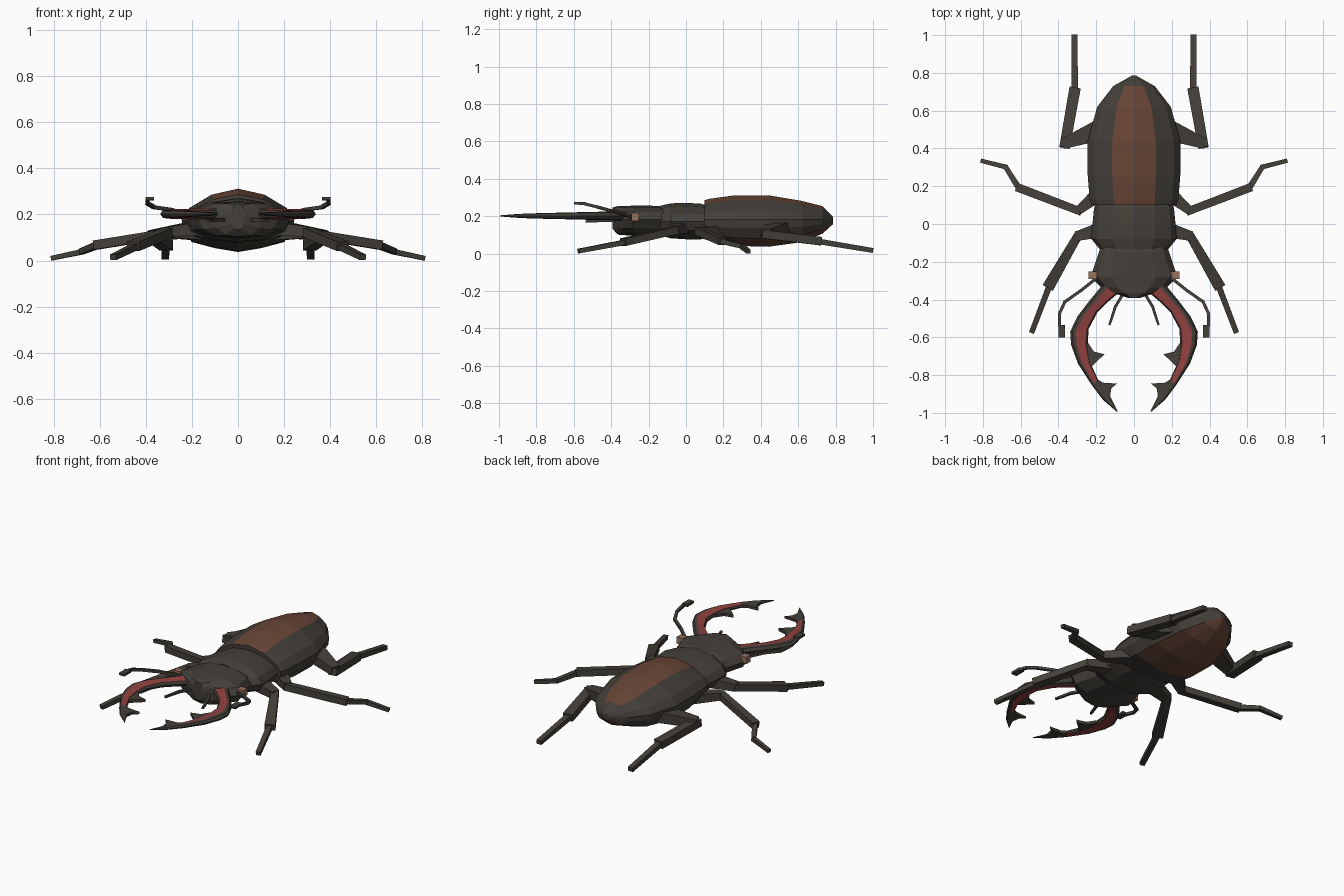
import bpy, bmesh
from mathutils import Vector

if "Cube" in bpy.data.objects:
    bpy.data.objects.remove(bpy.data.objects["Cube"])


def material(name, rgb):
    m = bpy.data.materials.new(name)
    m.diffuse_color = (*rgb, 1)
    m.use_nodes = True
    m.node_tree.nodes["Principled BSDF"].inputs["Base Color"].default_value = m.diffuse_color
    return m


DARK = material("dark_shell", (0.058, 0.050, 0.041))
BROWN = material("chestnut_brown", (0.140, 0.061, 0.038))
RED = material("jaw_red", (0.290, 0.054, 0.049))
TAN = material("eye_tan", (0.31, 0.165, 0.10))


def finish(name, bm, mats, mirror=False):
    bmesh.ops.recalc_face_normals(bm, faces=bm.faces)
    me = bpy.data.meshes.new(name)
    bm.to_mesh(me)
    bm.free()
    for m in mats:
        me.materials.append(m)
    ob = bpy.data.objects.new(name, me)
    bpy.context.collection.objects.link(ob)
    if mirror:
        mod = ob.modifiers.new("mirror", "MIRROR")
        mod.use_mirror_merge = False
    return ob


def loft(bm, rings, rule=None):
    """Skin between rings of points; rule(ring, side) gives the material index."""
    vs = [[bm.verts.new(p) for p in r] for r in rings]
    n = len(vs[0])
    for i in range(len(vs) - 1):
        for j in range(n):
            k = (j + 1) % n
            f = bm.faces.new((vs[i][j], vs[i][k], vs[i + 1][k], vs[i + 1][j]))
            f.material_index = rule(i, j) if rule else 0
    bm.faces.new(vs[0])
    bm.faces.new(vs[-1])


def body_rings(stations, section):
    """Stations are (y, half width, top, side, bottom); section is the right half."""
    full = section + [(-x, z) for x, z in section[-2:0:-1]]
    return [[(x * w, y, s + z * ((t - s) if z > 0 else (s - b))) for x, z in full]
            for y, w, t, s, b in stations]


def body(name, stations, section, mats, rule=None):
    bm = bmesh.new()
    loft(bm, body_rings(stations, section), rule)
    return finish(name, bm, mats)


# Abdomen with wing cases: brown stripe on top and brown belly
SHELL = [(0, 1), (.47, .8), (.86, .36), (1, 0), (.97, -.32), (.82, -.7), (.42, -.88), (0, -1)]
abdomen = [(.10, .225, .295, .19, .085), (.13, .235, .302, .19, .075), (.26, .245, .32, .19, .05),
           (.44, .245, .32, .19, .045), (.62, .195, .29, .19, .07), (.73, .11, .262, .19, .115),
           (.785, .012, .205, .19, .165)]
body("wing_cases", abdomen, SHELL, [DARK, BROWN],
     lambda i, j: 1 if (j in (0, 13) and i < 5) or (j in (5, 6, 7, 8) and i > 1) else 0)

# Thorax shield
PLATE = [(0, 1), (.5, .82), (.88, .4), (1, 0), (.9, -.5), (.5, -.88), (0, -1)]
body("thorax", [(.115, .205, .265, .18, .09), (.08, .212, .275, .18, .085), (0, .22, .28, .18, .085),
                (-.08, .225, .277, .18, .09), (-.135, .18, .265, .18, .105)], PLATE, [DARK])

# Head
HEAD = [(0, 1), (.5, .9), (.85, .55), (1, 0), (.85, -.55), (.5, -.9), (0, -1)]
body("head", [(-.12, .175, .255, .19, .11), (-.145, .185, .264, .19, .105), (-.28, .23, .265, .19, .105),
              (-.335, .175, .262, .19, .107), (-.365, .11, .262, .2, .11),
              (-.392, .03, .255, .2, .14)], HEAD, [DARK])


# Eyes
bm = bmesh.new()
bmesh.ops.create_cube(bm, size=1)
for v in bm.verts:
    v.co = (.218 + v.co.x * .046, -.272 + v.co.y * .04, .205 + v.co.z * .042)
finish("eyes", bm, [TAN], True)

# Mandibles: outer edge, inner edge, half thickness
jaw = [((.165, -.32), (.07, -.355), .024), ((.235, -.405), (.135, -.41), .023),
       ((.300, -.49), (.192, -.465), .022), ((.338, -.57), (.24, -.555), .020),
       ((.333, -.64), (.245, -.635), .018), ((.296, -.74), (.235, -.725), .016),
       ((.222, -.855), (.190, -.825), .013), ((.165, -.93), (.135, -.895), .009),
       ((.09, -.995), (.088, -.99), .003)]
rings = []
for o, i, h in jaw:
    o, i = Vector(o), Vector(i)
    ring = []
    for t, z in [(0, 0), (.12, .8), (.32, 1), (.9, .7), (1, 0), (.9, -.7), (.32, -1), (.12, -.8)]:
        p = o.lerp(i, t)
        ring.append((p.x, p.y, .21 + z * h))
    rings.append(ring)
bm = bmesh.new()
loft(bm, rings, lambda i, j: 1 if i < 6 and j in (2, 5) else 0)
finish("mandibles", bm, [DARK, RED], True)


def flat_prism(name, pts, z, h):
    bm = bmesh.new()
    loft(bm, [[(x, y, z - h) for x, y in pts], [(x, y, z + h) for x, y in pts]])
    finish(name, bm, [DARK], True)


# Jaw teeth
flat_prism("middle_teeth", [(.262, -.63), (.243, -.63), (.213, -.675), (.155, -.69),
                            (.195, -.725), (.225, -.755), (.262, -.74)], .21, .009)
flat_prism("tip_teeth", [(.205, -.815), (.165, -.84), (.09, -.845), (.12, -.87),
                         (.127, -.915), (.16, -.91), (.21, -.85)], .21, .008)


def limb(name, pieces):
    """Each piece is a tapered four-sided bar: start, end, (width, height) at both ends."""
    bm = bmesh.new()
    for a, b, s0, s1 in pieces:
        a, b = Vector(a), Vector(b)
        side = (b - a).cross(Vector((0, 0, 1))).normalized()
        up = side.cross(b - a).normalized()
        loft(bm, [[c + side * u * w / 2 + up * v * h / 2
                   for u, v in ((-1, -1), (1, -1), (1, 1), (-1, 1))]
                  for c, (w, h) in ((a, s0), (b, s1))])
    finish(name, bm, [DARK], True)


# Legs: thigh, shin, foot
limb("front_legs", [((.14, -.02, .15), (.305, -.065, .133), (.09, .06), (.05, .045)),
                    ((.29, -.05, .135), (.455, -.335, .07), (.045, .04), (.062, .04)),
                    ((.445, -.32, .07), (.542, -.575, .022), (.032, .028), (.028, .024))])
limb("middle_legs", [((.15, .19, .125), (.295, .07, .128), (.09, .06), (.045, .045)),
                     ((.28, .065, .13), (.62, .195, .075), (.042, .04), (.045, .04)),
                     ((.61, .19, .075), (.68, .303, .047), (.032, .028), (.026, .024)),
                     ((.672, .3, .047), (.81, .335, .018), (.026, .024), (.022, .02))])
limb("hind_legs", [((.15, .51, .15), (.375, .425, .115), (.12, .07), (.055, .05)),
                   ((.368, .405, .113), (.312, .72, .075), (.055, .045), (.06, .045)),
                   ((.314, .70, .075), (.316, 1.0, .025), (.036, .03), (.032, .026))])

# Antennae with clubs
S = (.016, .016)
limb("antennae", [((.19, -.28, .2), (.29, -.36, .228), S, S),
                  ((.285, -.355, .228), (.37, -.415, .24), S, S),
                  ((.365, -.41, .24), (.395, -.475, .258), S, S),
                  ((.394, -.47, .257), (.393, -.545, .275), S, S),
                  ((.383, -.535, .277), (.383, -.6, .277), (.036, .016), (.036, .014))])

# Mouth feelers
T = (.015, .015)
limb("palps", [((.04, -.34, .185), (.10, -.44, .185), T, T),
               ((.098, -.435, .185), (.13, -.535, .18), T, (.012, .012))])

# Shift so the feet rest on the ground
bpy.context.view_layer.update()
low = min(v.co.z for o in bpy.data.objects for v in o.data.vertices)
for o in bpy.data.objects:
    o.location.z -= low
